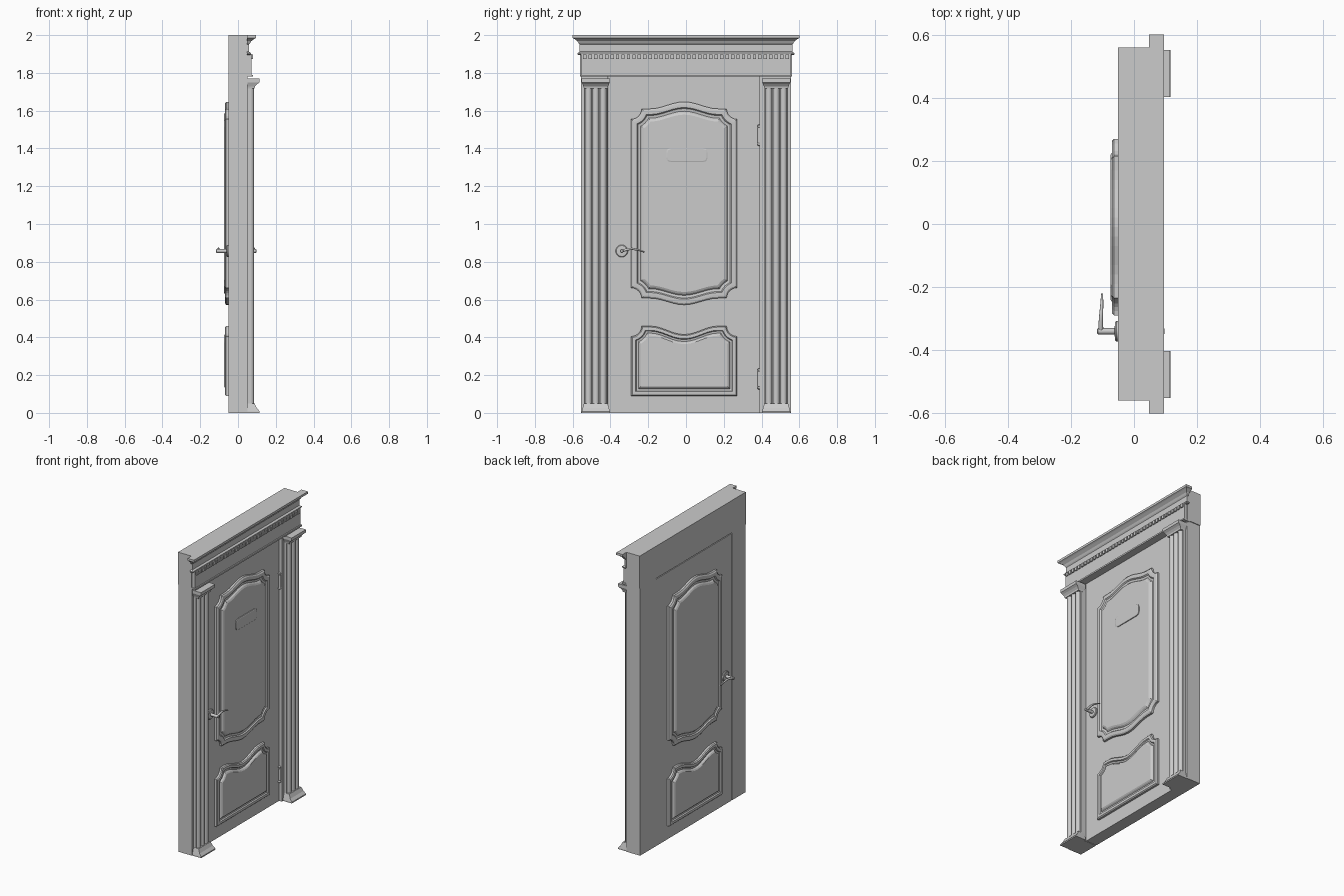
import bpy, bmesh, math
from mathutils import Vector

cube = bpy.data.objects.get("Cube")
if cube:
    bpy.data.objects.remove(cube, do_unlink=True)

grey = bpy.data.materials.new("plain_grey")
grey.use_nodes = True
colour = (0.6, 0.6, 0.6, 1)
grey.diffuse_color = colour
grey.node_tree.nodes["Principled BSDF"].inputs["Base Color"].default_value = colour

BACK, FACE, JAMB = -0.05, 0.03, 0.05   # door back, door front, frame front
DOOR_Y = -0.01                         # centre line of the door leaf


def finish(name, bm):
    bmesh.ops.recalc_face_normals(bm, faces=bm.faces)
    mesh = bpy.data.meshes.new(name)
    bm.to_mesh(mesh)
    bm.free()
    mesh.materials.append(grey)
    ob = bpy.data.objects.new(name, mesh)
    bpy.context.collection.objects.link(ob)
    return ob


def loft(name, rings):
    """Skin a stack of equal-length point rings and cap both ends."""
    bm = bmesh.new()
    loops = [[bm.verts.new(p) for p in ring] for ring in rings]
    n = len(loops[0])
    for a, b in zip(loops, loops[1:]):
        for i in range(n):
            j = (i + 1) % n
            bm.faces.new((a[i], a[j], b[j], b[i]))
    bm.faces.new(loops[0])
    bm.faces.new(loops[-1])
    return finish(name, bm)


def rect(x0, x1, y0, y1, z):
    return [(x0, y0, z), (x1, y0, z), (x1, y1, z), (x0, y1, z)]


def box(name, x0, x1, y0, y1, z0, z1):
    return loft(name, [rect(x0, x1, y0, y1, z) for z in (z0, z1)])


def smooth(ob):
    bpy.ops.object.select_all(action='DESELECT')
    ob.select_set(True)
    bpy.context.view_layer.objects.active = ob
    bpy.ops.object.shade_smooth_by_angle(angle=math.radians(40))


def lathe(name, origin, axis, profile, sides=20):
    """Turn (radius, distance) pairs around an axis through origin."""
    turn = Vector(axis).to_track_quat('Z', 'Y')
    rings = [[Vector(origin) + turn @ Vector((r * math.cos(t), r * math.sin(t), d))
              for t in (2 * math.pi * i / sides for i in range(sides))]
             for r, d in profile]
    smooth(loft(name, rings))


# Door leaf, jambs and head
box("door_leaf", BACK, FACE, DOOR_Y - 0.4, DOOR_Y + 0.4, 0, 1.78)
box("jamb_handle_side", BACK, JAMB, -0.555, DOOR_Y - 0.404, 0, 1.785)
box("jamb_hinge_side", BACK, JAMB, DOOR_Y + 0.4, 0.555, 0, 1.785)
box("head_block", BACK, JAMB, -0.56, 0.56, 1.785, 2)

# Entablature
box("frieze", FACE, 0.072, -0.555, 0.555, 1.78, 1.9)
box("frieze_fillet", FACE, 0.08, -0.56, 0.56, 1.78, 1.79)
cornice = [(0.015, 1.895), (0.02, 1.9), (0.02, 1.905), (0.008, 1.912), (0.008, 1.95),
           (0.014, 1.957), (0.02, 1.968), (0.036, 1.98), (0.045, 1.985), (0.045, 2)]
loft("cornice", [rect(JAMB - 0.002, JAMB + o, -0.555 - o, 0.555 + o, z)
                 for o, z in cornice])
COUNT, PITCH = 38, 0.029
for i in range(COUNT):
    y = (i - (COUNT - 1) / 2) * PITCH
    box("dentil", 0.07, 0.08, y - 0.009, y + 0.009, 1.874, 1.897)

# Pilasters with three rounded ribs
def pilaster(yc):
    section = [(JAMB - 0.01, -0.062), (0.068, -0.062)]
    for k in (-1, 0, 1):
        for i in range(9):
            t = math.pi * i / 8
            section.append((0.068 + 0.017 * math.sin(t), k * 0.039 - 0.0175 * math.cos(t)))
    section += [(0.068, 0.062), (JAMB - 0.01, 0.062)]
    smooth(loft("pilaster_shaft", [[(x, yc + y, z) for x, y in section]
                                   for z in (0.03, 1.74)]))
    for name, steps in (
            ("pilaster_base", [(0.115, 0.0745, 0), (0.115, 0.0745, 0.008),
                               (0.1, 0.07, 0.025), (0.088, 0.063, 0.05)]),
            ("pilaster_capital", [(0.088, 0.063, 1.718), (0.09, 0.065, 1.728),
                                  (0.1, 0.07, 1.74), (0.114, 0.0745, 1.75),
                                  (0.114, 0.0745, 1.77)])):
        loft(name, [rect(JAMB - 0.01, x, yc - w, yc + w, z) for x, w, z in steps])


for side in (-1, 1):
    pilaster(side * 0.4775)


# Moulded panels: outline inset by d, with scooped corners and a waved edge
def edge(d, half, z, up, scoop, wave):
    """Edge running from +y to -y; up is +1 for a top edge, -1 for a bottom one."""
    pts = []
    if scoop:
        r = scoop + d
        t0 = math.asin(d / r)
        for i in range(7):
            t = t0 + (math.pi / 2 - 2 * t0) * i / 6
            pts.append((half - r * math.sin(t), z - up * r * math.cos(t)))
    else:
        pts.append((half - d, z - up * d))
    if wave:
        for i in range(13):
            y = 0.18 * (1 - i / 6)
            rise = wave * (1 + math.cos(math.pi * y / 0.18)) / 2
            if i <= 6:
                pts.append((y, z + up * (rise - d)))
    pts += [(-y, h) for y, h in reversed(pts) if y > 1e-6]
    return pts


PROFILE = [(0, -0.002), (0, 0.013), (0.008, 0.019), (0.018, 0.02), (0.03, 0.02),
           (0.036, 0.013), (0.05, 0.011), (0.058, 0.02), (0.068, 0.025)]


def panel(name, face, out, bottom, top, scale):
    rings = []
    for d, h in PROFILE:
        d *= scale
        loop = edge(d, 0.28, top[0], 1, *top[1:])
        loop += reversed(edge(d, 0.28, bottom[0], -1, *bottom[1:]))
        rings.append([(face + out * h, DOOR_Y + y, z) for y, z in loop])
    loft(name, rings)


for label, face, out in (("front", FACE, 1), ("back", BACK, -1)):
    panel("upper_panel_" + label, face, out, (0.607, 0.055, 0.035), (1.61, 0.055, 0.037), 1)
    panel("lower_panel_" + label, face, out, (0.09, 0, 0), (0.46, 0.055, -0.045), 0.75)

    # Lever handle with round rosette
    yh, zh = -0.34, 0.857
    lathe("rosette_" + label, (face, yh, zh), (out, 0, 0),
          [(0.033, -0.002), (0.033, 0.006), (0.029, 0.01), (0.016, 0.011)])
    lathe("handle_stem_" + label, (face, yh, zh), (out, 0, 0),
          [(0.01, 0), (0.01, 0.064), (0.007, 0.067)], 14)
    path = [(0.055, 0, 0, 0.008), (0.055, 0.03, 0.009, 0.007), (0.054, 0.055, 0.012, 0.006),
            (0.052, 0.085, 0.006, 0.005), (0.051, 0.12, -0.006, 0.003)]
    lever = loft("lever_" + label,
                 [[(face + out * (x + r * math.cos(t)), yh + y, zh + z + r * math.sin(t))
                   for t in (math.pi * i / 5 for i in range(10))] for x, y, z, r in path])
    smooth(lever)

# Hinges
for z in (0.18, 1.47):
    lathe("hinge", (FACE + 0.006, DOOR_Y + 0.397, z - 0.056), (0, 0, 1),
          [(0.004, 0), (0.009, 0.004), (0.009, 0.01), (0.006, 0.014), (0.008, 0.016),
           (0.008, 0.096), (0.006, 0.098), (0.009, 0.102), (0.009, 0.108), (0.004, 0.112)], 12)

# Name plate with cut corners
def plate_ring(w, h, c, x):
    corner = [(w, h - c), (w - c * 0.3, h - c * 0.3), (w - c, h)]
    half = corner + [(-y, z) for y, z in reversed(corner)]
    return [(x, DOOR_Y + 0.015 + y, 1.365 + z)
            for y, z in half + [(-y, -z) for y, z in half]]


field = FACE + 0.025
loft("name_plate", [plate_ring(0.11, 0.038, 0.022, field - 0.001),
                    plate_ring(0.11, 0.038, 0.022, field + 0.005),
                    plate_ring(0.104, 0.032, 0.02, field + 0.007)])
